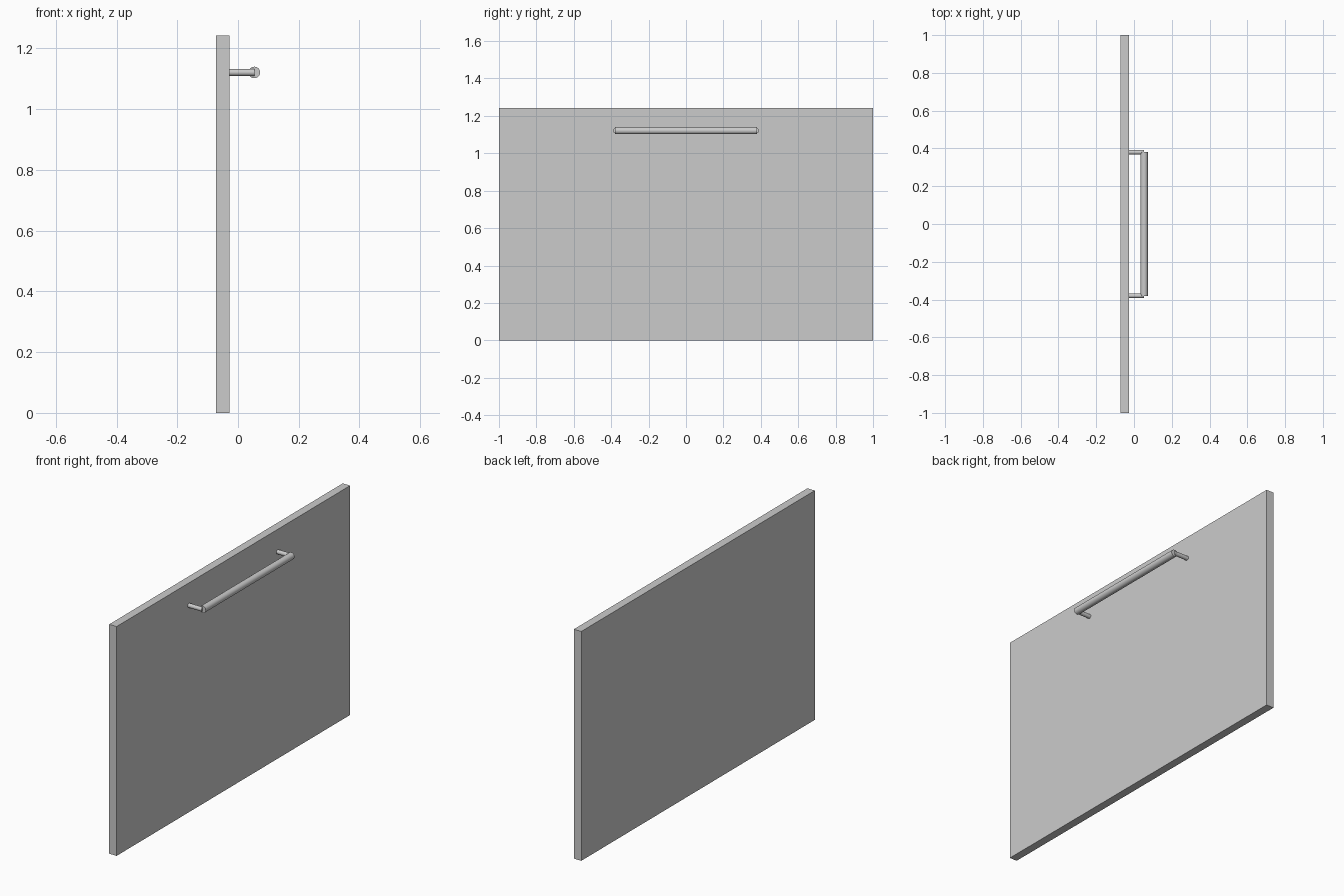
import bpy, math

if "Cube" in bpy.data.objects:
    bpy.data.objects.remove(bpy.data.objects["Cube"])

BAR_X, BAR_Z, HALF = 0.054, 1.121, 0.38   # handle axis and half length
FACE_X = -0.028                           # panel face carrying the handle


def rod(name, radius, length, loc, rot):
    bpy.ops.mesh.primitive_cylinder_add(vertices=24, radius=radius, depth=length,
                                        location=loc, rotation=rot)
    ob = bpy.context.object
    ob.name = name
    bpy.ops.object.shade_smooth_by_angle(angle=math.radians(35))
    return ob


# Flat front panel
bpy.ops.mesh.primitive_cube_add(size=1, location=(-0.05, 0, 0.6215))
panel = bpy.context.object
panel.name = "drawer_front_panel"
panel.scale = (0.0445, 2.0, 1.243)
bpy.ops.object.transform_apply(location=False, rotation=False, scale=True)

# Handle bar along y
rod("handle_bar", 0.019, 2 * HALF, (BAR_X, 0, BAR_Z), (math.pi / 2, 0, 0))

# Two posts joining the bar ends to the panel
for side, label in ((-1, "front"), (1, "back")):
    rod("handle_post_" + label, 0.0115, BAR_X - FACE_X,
        ((BAR_X + FACE_X) / 2, side * HALF, BAR_Z), (0, math.pi / 2, 0))
